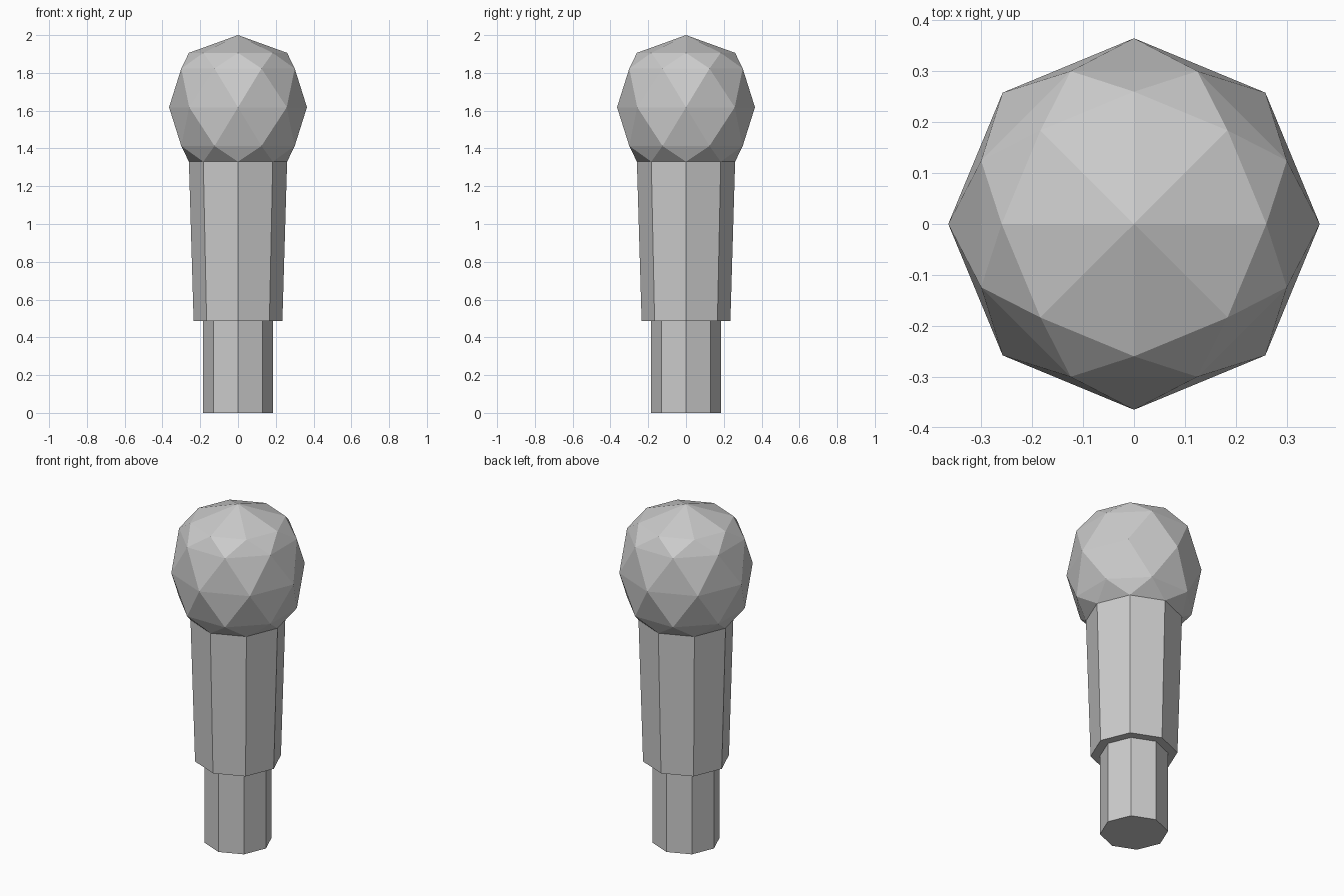
import bpy
import bmesh
from math import cos, sin, pi

if "Cube" in bpy.data.objects:
    bpy.data.objects.remove(bpy.data.objects["Cube"], do_unlink=True)

SIDES = 8

# Single grey material
grey = bpy.data.materials.new("plain grey")
grey.use_nodes = True
colour = (0.6, 0.6, 0.6, 1)
grey.diffuse_color = colour
grey.node_tree.nodes["Principled BSDF"].inputs["Base Color"].default_value = colour


def finish(name, bm):
    bmesh.ops.recalc_face_normals(bm, faces=bm.faces[:])
    mesh = bpy.data.meshes.new(name)
    bm.to_mesh(mesh)
    bm.free()
    mesh.materials.append(grey)
    obj = bpy.data.objects.new(name, mesh)
    bpy.context.collection.objects.link(obj)
    return obj


def ring(bm, radius, z, turn=0.0):
    angles = [2 * pi * (i + turn) / SIDES for i in range(SIDES)]
    return [bm.verts.new((radius * cos(a), radius * sin(a), z)) for a in angles]


def prism(name, r_bottom, r_top, z_bottom, z_top):
    bm = bmesh.new()
    low, high = ring(bm, r_bottom, z_bottom), ring(bm, r_top, z_top)
    for i in range(SIDES):
        j = (i + 1) % SIDES
        bm.faces.new((low[i], low[j], high[j], high[i]))
    bm.faces.new(low[::-1])
    bm.faces.new(high)
    return finish(name, bm)


# Narrow peg and tapered handle
prism("peg", 0.184, 0.184, 0, 0.487)
prism("handle", 0.235, 0.26, 0.487, 1.33)

# Faceted knob: staggered rings joined by triangles, closed by a peak
bm = bmesh.new()
centre = 1.618
profile = [(0.26, -0.288, 0), (0.325, -0.205, 0.5), (0.365, 0, 0),
           (0.325, 0.205, 0.5), (0.26, 0.288, 0)]
rings = [ring(bm, r, centre + z, turn) for r, z, turn in profile]
for k in range(len(rings) - 1):
    a, b = rings[k], rings[k + 1]
    if profile[k][2]:
        a, b = b, a
    for i in range(SIDES):
        j = (i + 1) % SIDES
        bm.faces.new((a[i], a[j], b[i]))
        bm.faces.new((b[i], a[j], b[j]))
peak = bm.verts.new((0, 0, 2))
for i in range(SIDES):
    bm.faces.new((rings[-1][i], rings[-1][(i + 1) % SIDES], peak))
bm.faces.new(rings[0])
finish("knob", bm)
